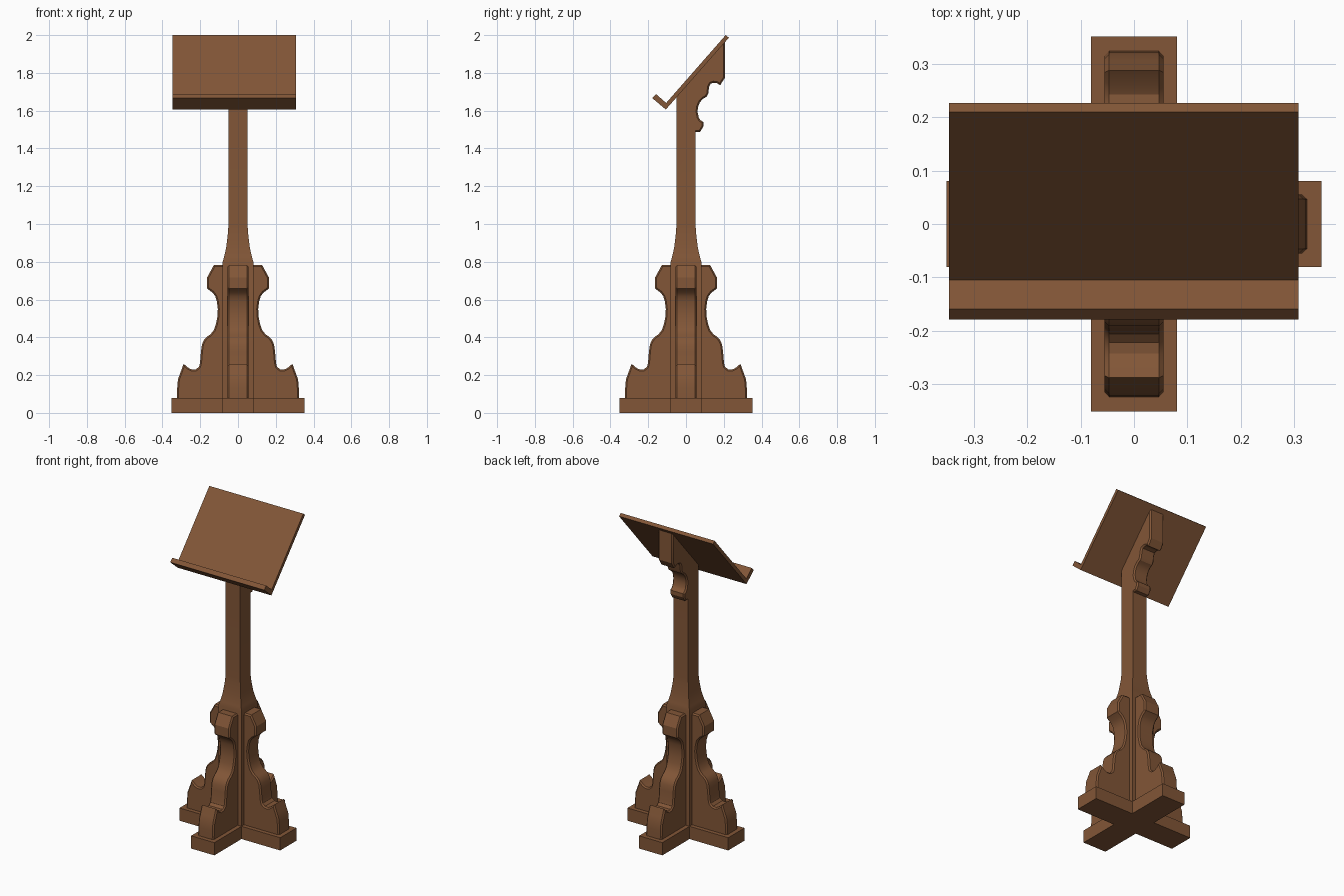
import bpy, bmesh, math
from mathutils import Matrix, Vector

if "Cube" in bpy.data.objects:
    bpy.data.objects.remove(bpy.data.objects["Cube"])

wood = bpy.data.materials.new("brown wood")
wood.diffuse_color = (0.223, 0.093, 0.038, 1)
wood.use_nodes = True
wood.node_tree.nodes["Principled BSDF"].inputs["Base Color"].default_value = wood.diffuse_color


def finish(bm, name, angle=0.0):
    bmesh.ops.recalc_face_normals(bm, faces=bm.faces)
    bmesh.ops.rotate(bm, verts=bm.verts, cent=(0, 0, 0), matrix=Matrix.Rotation(angle, 3, 'Z'))
    me = bpy.data.meshes.new(name)
    bm.to_mesh(me)
    bm.free()
    me.materials.append(wood)
    ob = bpy.data.objects.new(name, me)
    bpy.context.collection.objects.link(ob)
    bpy.ops.object.select_all(action='DESELECT')
    bpy.context.view_layer.objects.active = ob
    ob.select_set(True)
    bpy.ops.object.shade_smooth_by_angle(angle=math.radians(28))
    return ob


def extrude(points, offset):
    """Prism from a planar loop of 3D points."""
    bm = bmesh.new()
    face = bm.faces.new([bm.verts.new(p) for p in points])
    new = bmesh.ops.extrude_face_region(bm, geom=[face], use_keep_orig=True)
    bmesh.ops.translate(bm, vec=Vector(offset),
                        verts=[v for v in new["geom"] if isinstance(v, bmesh.types.BMVert)])
    return bm


def bracket(name, outer, inner, half, chamfer, angle=0.0):
    """Carved bracket: a (y, z) profile with chamfered outer rims."""
    n = len(outer)
    bm = extrude([(-half, y, z) for y, z in outer + inner], (2 * half, 0, 0))
    rim = {(round(y, 4), round(z, 4)) for y, z in outer}
    edges = [e for e in bm.edges
             if abs(e.verts[0].co.x - e.verts[1].co.x) < 1e-5
             and all((round(v.co.y, 4), round(v.co.z, 4)) in rim for v in e.verts)]
    bmesh.ops.recalc_face_normals(bm, faces=bm.faces)
    bmesh.ops.bevel(bm, geom=edges, offset=chamfer, segments=1, affect='EDGES',
                    clamp_overlap=False)
    return finish(bm, name, angle)


# cross-shaped foot plate
a, b = 0.081, 0.351
cross = [(a, -b), (a, -a), (b, -a), (b, a), (a, a), (a, b),
         (-a, b), (-a, a), (-b, a), (-b, -a), (-a, -a), (-a, -b)]
finish(extrude([(x, y, 0) for x, y in cross], (0, 0, 0.08)), "base_cross")

# square post, flared at the bottom, cut at the slope of the board on top
SLOPE, Y0, Z0 = 1.141, -0.107, 1.606


def under(y):
    return Z0 + SLOPE * (y - Y0)


bm = bmesh.new()
rings = []
for h, z in [(0.081, 0.08), (0.081, 0.80), (0.074, 0.825), (0.068, 0.85), (0.062, 0.88),
             (0.057, 0.92), (0.053, 0.955), (0.051, 0.99), (0.051, None)]:
    rings.append([bm.verts.new((sx * h, sy * h, under(sy * h) if z is None else z))
                  for sx, sy in [(-1, -1), (1, -1), (1, 1), (-1, 1)]])
for lo, hi in zip(rings, rings[1:]):
    for i in range(4):
        j = (i + 1) % 4
        bm.faces.new([lo[i], lo[j], hi[j], hi[i]])
bm.faces.new(rings[0])
bm.faces.new(rings[-1])
finish(bm, "post")

# four carved feet around the post
foot = [(0.324, 0.08), (0.322, 0.13), (0.318, 0.178), (0.306, 0.21), (0.288, 0.26),
        (0.262, 0.238), (0.243, 0.229), (0.222, 0.231), (0.206, 0.245), (0.201, 0.265),
        (0.196, 0.325), (0.191, 0.362), (0.181, 0.385), (0.166, 0.402), (0.146, 0.416),
        (0.128, 0.438), (0.117, 0.47), (0.109, 0.51), (0.107, 0.55), (0.112, 0.59),
        (0.12, 0.617), (0.135, 0.637), (0.163, 0.658), (0.163, 0.718), (0.128, 0.782),
        (0.081, 0.782)]
for i, side in enumerate(["back", "left", "front", "right"]):
    bracket("foot_bracket_" + side, foot, [(0.081, 0.08)], 0.055, 0.008, i * math.pi / 2)

# carved bracket behind the post, under the board
support = [(0.207, under(0.207)), (0.207, 1.776), (0.181, 1.735), (0.163, 1.746),
           (0.145, 1.748), (0.13, 1.743), (0.122, 1.725), (0.118, 1.69), (0.108, 1.673),
           (0.09, 1.663), (0.074, 1.645), (0.064, 1.62), (0.061, 1.595), (0.067, 1.565),
           (0.076, 1.55), (0.092, 1.54), (0.092, 1.516), (0.075, 1.488), (0.051, 1.488)]
bracket("board_bracket", support, [(0.051, under(0.051))], 0.051, 0.008)

# sloping book board with its lip, one L-shaped profile
board = [(Y0, Z0), (0.227, 1.986), (0.21, 2.0), (-0.105, 1.641),
         (-0.159, 1.688), (-0.179, 1.667)]
finish(extrude([(-0.347, y, z) for y, z in board], (0.655, 0, 0)), "book_board")
